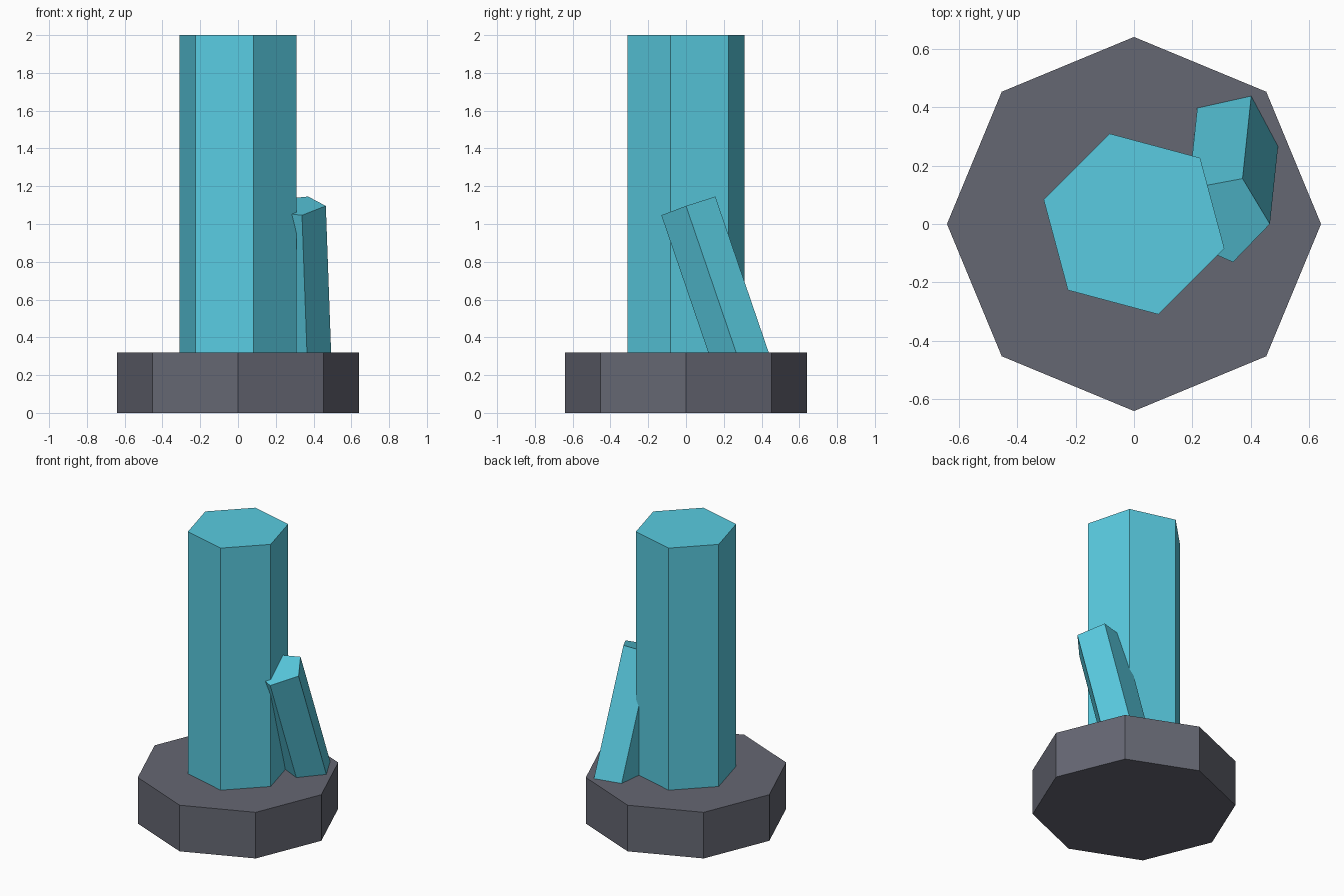
import bpy
from math import radians, cos, sin
from mathutils import Vector

if "Cube" in bpy.data.objects:
    bpy.data.objects.remove(bpy.data.objects["Cube"])


def material(name, color):
    m = bpy.data.materials.new(name)
    m.diffuse_color = color
    m.use_nodes = True
    m.node_tree.nodes["Principled BSDF"].inputs["Base Color"].default_value = m.diffuse_color
    return m


def prism(name, sides, radius, start, end, first_dir, mat):
    """Flat-shaded prism from start to end; first corner points along first_dir."""
    a, b = Vector(start), Vector(end)
    axis = (b - a).normalized()
    u = Vector(first_dir)
    u = (u - axis * u.dot(axis)).normalized()
    v = axis.cross(u)
    ring = [(u * cos(radians(360 * i / sides)) + v * sin(radians(360 * i / sides))) * radius
            for i in range(sides)]
    verts = [a + p for p in ring] + [b + p for p in ring]
    faces = [list(reversed(range(sides))), list(range(sides, 2 * sides))]
    for i in range(sides):
        j = (i + 1) % sides
        faces.append([i, j, j + sides, i + sides])
    mesh = bpy.data.meshes.new(name)
    mesh.from_pydata(verts, [], faces)
    mesh.materials.append(mat)
    obj = bpy.data.objects.new(name, mesh)
    bpy.context.collection.objects.link(obj)
    return obj


stone = material("stone", (0.13, 0.135, 0.17, 1))
crystal = material("crystal", (0.10, 0.60, 0.75, 1))

# Octagonal rock base
prism("rock_base", 8, 0.64, (0, 0, 0), (0, 0, 0.32), (1, 0, 0), stone)

# Tall six-sided crystal
prism("main_crystal", 6, 0.32, (0, 0, 0.28), (0, 0, 2),
      (cos(radians(-15)), sin(radians(-15)), 0), crystal)

# Leaning five-sided shard, rooted inside the base
top = Vector((0.306, 0.018, 1.096))
lean = Vector((-0.036, -0.342, 1))
prism("leaning_shard", 5, 0.16, top - lean * 0.856, top, (0.993, -0.113, 0), crystal)
